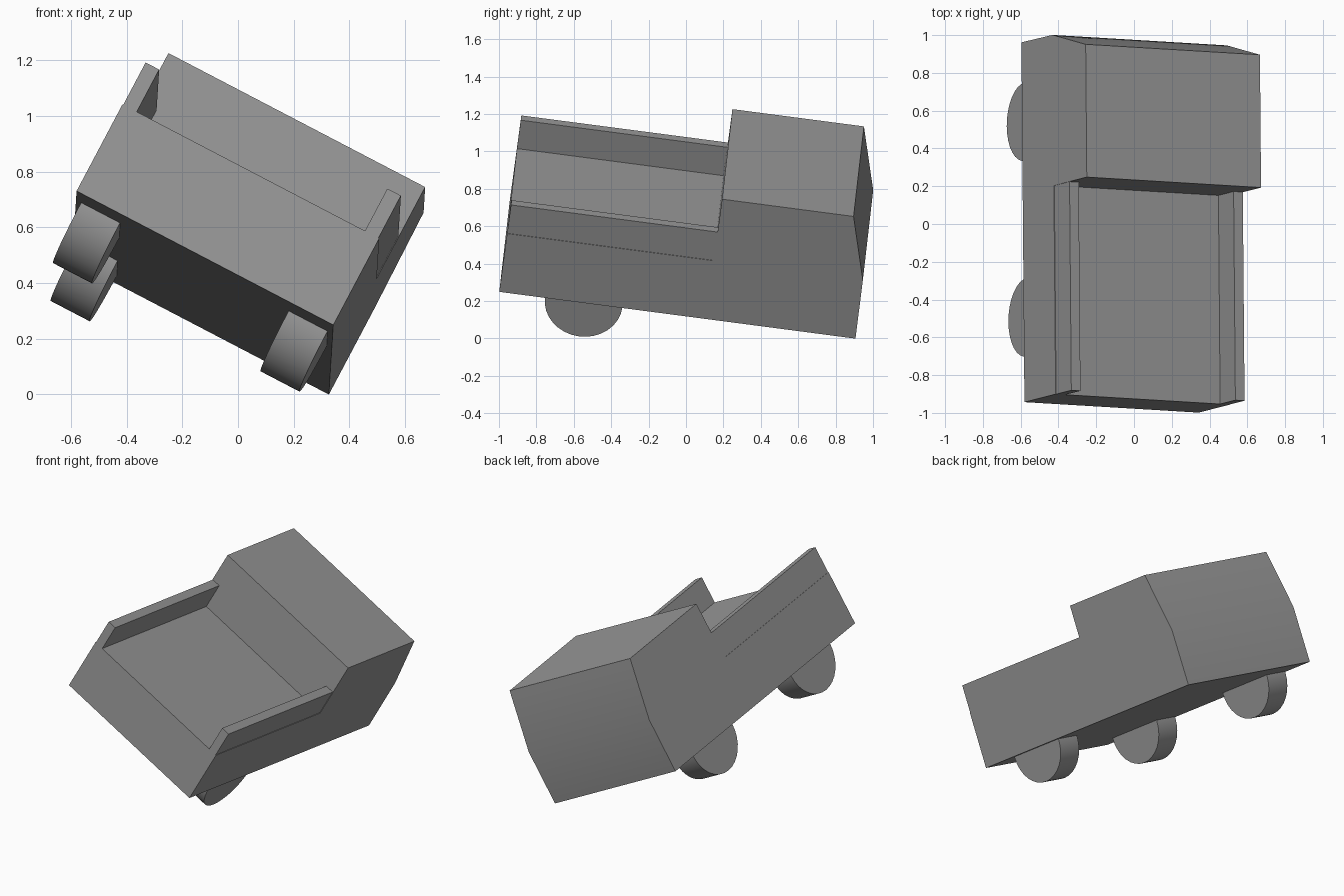
import bpy, bmesh, math
from mathutils import Matrix, Vector

if "Cube" in bpy.data.objects:
    bpy.data.objects.remove(bpy.data.objects["Cube"])

# Tilted frame of the toppled truck: across, along, up, from the lower left tail corner
along = Vector((-0.016, 1.905, -0.25)).normalized()
across = Vector((0.92, -0.055, -0.48))
across = (across - along * across.dot(along)).normalized()
up = across.cross(along)
FRAME = Matrix.Translation((-0.58, -0.943, 0.73)) @ Matrix((across, along, up)).transposed().to_4x4()

WIDTH, FLOOR, WALL_TOP, CAB_BACK = 1.042, 0.355, 0.528, 1.114
WALL, GAP = 0.055, 0.003

grey = bpy.data.materials.new("dark_grey")
grey.diffuse_color = (0.31, 0.31, 0.31, 1)
grey.use_nodes = True
grey.node_tree.nodes["Principled BSDF"].inputs["Base Color"].default_value = grey.diffuse_color


def finish(name, bm):
    bmesh.ops.recalc_face_normals(bm, faces=bm.faces)
    mesh = bpy.data.meshes.new(name)
    bm.to_mesh(mesh)
    bm.free()
    mesh.materials.append(grey)
    obj = bpy.data.objects.new(name, mesh)
    bpy.context.collection.objects.link(obj)
    obj.matrix_world = FRAME
    bpy.ops.object.select_all(action="DESELECT")
    obj.select_set(True)
    bpy.context.view_layer.objects.active = obj
    bpy.ops.object.shade_smooth_by_angle(angle=math.radians(30))


def side_profile(name, points, start, width):
    """Extrude an (along, up) outline across the truck."""
    bm = bmesh.new()
    face = bm.faces.new([bm.verts.new((start, b, c)) for b, c in points])
    new = bmesh.ops.extrude_face_region(bm, geom=[face])["geom"]
    verts = [g for g in new if isinstance(g, bmesh.types.BMVert)]
    bmesh.ops.translate(bm, verts=verts, vec=(width, 0, 0))
    finish(name, bm)


def wheel(name, a, b, radius=0.209, width=0.158):
    bm = bmesh.new()
    place = Matrix.Translation((a, b, -0.006)) @ Matrix.Rotation(math.pi / 2, 4, "Y")
    bmesh.ops.create_cone(bm, cap_ends=True, segments=32, radius1=radius,
                          radius2=radius, depth=width, matrix=place)
    finish(name, bm)


# Chassis and cab with sloped windscreen
side_profile("body", [(0, 0), (1.921, 0), (1.918, FLOOR), (1.823, 0.73),
                      (CAB_BACK, 0.73), (CAB_BACK, FLOOR), (0, FLOOR)], 0, WIDTH)

# Cargo bed side walls, set in slightly from the body sides
for side, start in (("left", GAP), ("right", WIDTH - WALL - GAP)):
    side_profile(f"bed_wall_{side}", [(0, FLOOR), (CAB_BACK, FLOOR),
                                      (CAB_BACK, WALL_TOP), (0, WALL_TOP)], start, WALL)

# Three wheels: the front right one is missing
INSET = 0.021 + 0.079
wheel("wheel_rear_left", INSET, 0.455)
wheel("wheel_rear_right", WIDTH - INSET, 0.455)
wheel("wheel_front_left", INSET, 1.50)
